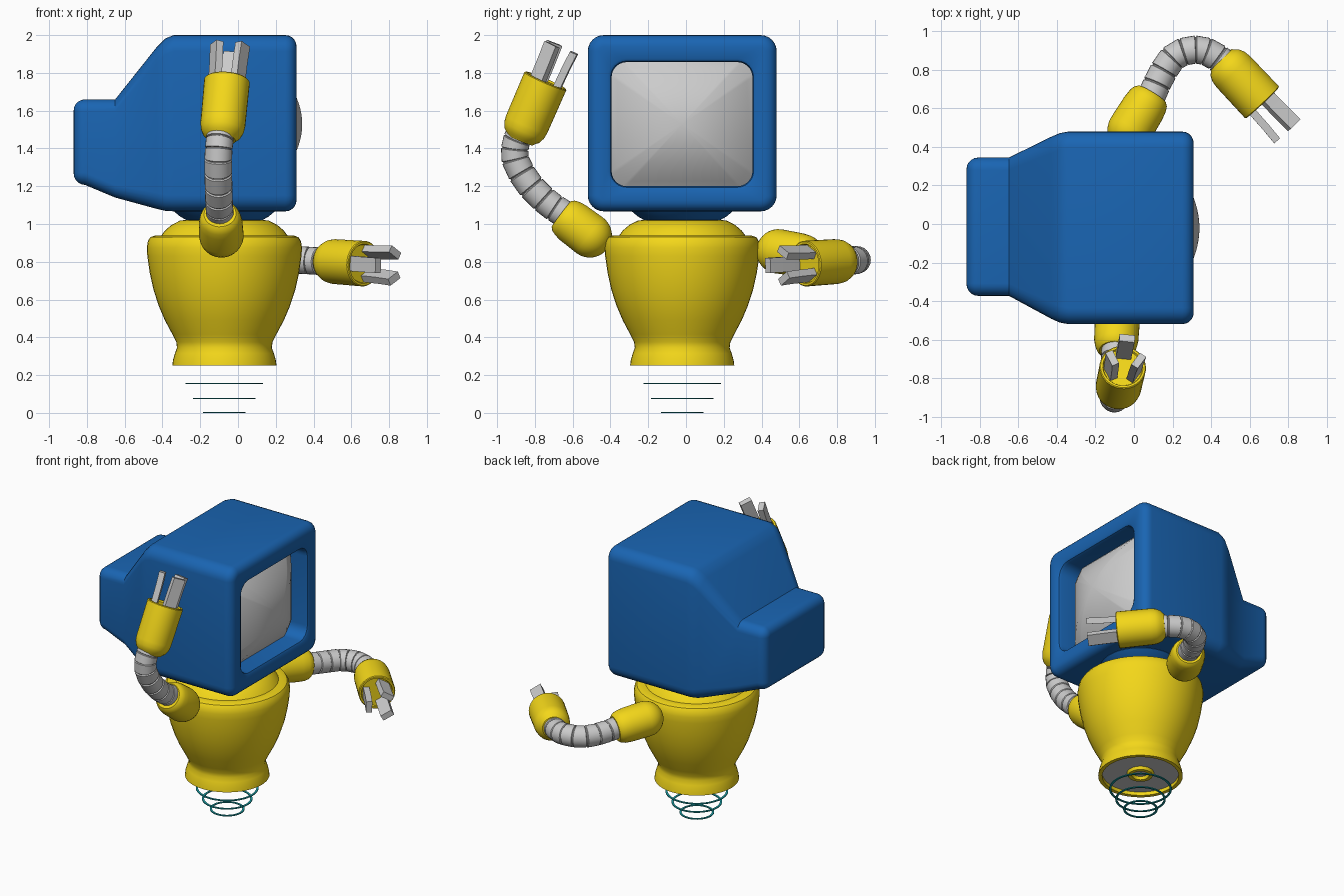
import bpy, bmesh, math
from mathutils import Vector as V

if "Cube" in bpy.data.objects:
    bpy.data.objects.remove(bpy.data.objects["Cube"])


def material(name, color):
    m = bpy.data.materials.new(name)
    m.diffuse_color = color
    m.use_nodes = True
    m.node_tree.nodes["Principled BSDF"].inputs["Base Color"].default_value = m.diffuse_color
    return m


YELLOW = material("yellow_paint", (0.9, 0.68, 0.01, 1))
BLUE = material("blue_paint", (0.01, 0.13, 0.45, 1))
TEAL = material("teal_ring", (0.01, 0.35, 0.38, 1))
CX, CY = -0.072, -0.02


def loft(name, rings, mat=None, caps=(True, True), closed=False, angle=35):
    """Skin a list of equal-length vertex rings."""
    bm = bmesh.new()
    vr = [[bm.verts.new(p) for p in r] for r in rings]
    n = len(vr[0])
    pairs = list(zip(vr, vr[1:])) + ([(vr[-1], vr[0])] if closed else [])
    for a, b in pairs:
        for i in range(n):
            j = (i + 1) % n
            bm.faces.new((a[i], a[j], b[j], b[i]))
    if not closed:
        if caps[0]:
            bm.faces.new(vr[0][::-1])
        if caps[1]:
            bm.faces.new(vr[-1])
    bmesh.ops.recalc_face_normals(bm, faces=bm.faces)
    me = bpy.data.meshes.new(name)
    bm.to_mesh(me)
    bm.free()
    ob = bpy.data.objects.new(name, me)
    bpy.context.collection.objects.link(ob)
    if mat:
        me.materials.append(mat)
    bpy.ops.object.select_all(action='DESELECT')
    bpy.context.view_layer.objects.active = ob
    ob.select_set(True)
    bpy.ops.object.shade_smooth_by_angle(angle=math.radians(angle))
    return ob


def circle(center, u, v, r, n):
    return [center + (u * math.cos(a) + v * math.sin(a)) * r
            for a in (2 * math.pi * i / n for i in range(n))]


def lathe(name, profile, mat=None, base=V((CX, CY, 0)), axis=V((0, 0, 1)), n=48, **kw):
    """Revolve (radius, height) points around an axis."""
    axis = axis.normalized()
    u = axis.orthogonal().normalized()
    w = axis.cross(u)
    return loft(name, [circle(base + axis * h, u, w, r, n) for r, h in profile], mat, **kw)


def rrect(x, y0, y1, z0, z1, r, inset=0.0, n=7):
    """Rounded rectangle facing x."""
    y0, y1, z0, z1 = y0 + inset, y1 - inset, z0 + inset, z1 - inset
    r = max(r - inset, 0.004)
    pts = []
    for k, (cy, cz) in enumerate(((y1 - r, z1 - r), (y0 + r, z1 - r), (y0 + r, z0 + r), (y1 - r, z0 + r))):
        for i in range(n):
            a = math.pi / 2 * (k + i / (n - 1))
            pts.append(V((x, cy + r * math.cos(a), cz + r * math.sin(a))))
    return pts


# Monitor head: screen cavity, bezel, rounded shell, tapered back
opening = (-0.394, 0.352, 1.20, 1.857, 0.08)
shell = (-0.52, 0.48, 1.067, 2.0, 0.085)
rear = (-0.373, 0.345)
rings = [rrect(0.12, *opening), rrect(0.285, *opening),
         rrect(0.302, *opening, inset=-0.006), rrect(0.31, *opening, inset=-0.02)]
for i in range(6):
    a = math.pi / 2 * i / 5
    rings.append(rrect(0.25 + 0.06 * math.cos(a), *shell, inset=0.06 * (1 - math.sin(a))))
rings += [rrect(-0.34, *shell),
          rrect(-0.385, -0.512, 0.472, 1.07, 1.982, 0.085),
          rrect(-0.43, -0.492, 0.453, 1.08, 1.937, 0.085),
          rrect(-0.65, *rear, 1.14, 1.66, 0.065)]
for i in range(6):
    a = math.pi / 2 * i / 5
    rings.append(rrect(-0.81 - 0.06 * math.sin(a), *rear, 1.207, 1.66, 0.065,
                       inset=0.06 * (1 - math.cos(a))))
loft("monitor_head", rings, BLUE, angle=40)

# Bulging glass screen
sy, sz = (opening[0] + opening[1]) / 2, (opening[2] + opening[3]) / 2
screen = []
for i in range(13):
    s = 1 - i / 12.2
    ring = []
    for p in rrect(0, *opening):
        dy, dz = (p.y - sy) * s, (p.z - sz) * s
        ring.append(V((0.34 - 0.85 * (dy * dy + dz * dz), sy + dy, sz + dz)))
    screen.append(ring)
loft("screen", screen, caps=(False, True), angle=60)

# Neck
lathe("neck", [(0.19, 0.99), (0.2, 1.02), (0.235, 1.04), (0.265, 1.065), (0.265, 1.1)], BLUE)

# Vase-shaped body with hollow foot
lathe("body", [(0.25, 0.29), (0.25, 0.25), (0.276, 0.25), (0.272, 0.28), (0.262, 0.315), (0.251, 0.345),
               (0.255, 0.375), (0.275, 0.415), (0.315, 0.49), (0.347, 0.565), (0.375, 0.65),
               (0.395, 0.74), (0.408, 0.83), (0.411, 0.875), (0.405, 0.91), (0.392, 0.93),
               (0.37, 0.938), (0.335, 0.938), (0.315, 0.965), (0.28, 0.995),
               (0.235, 1.018), (0.18, 1.024)], YELLOW)
lathe("foot_plate", [(0.25, 0.275), (0.25, 0.285)])
lathe("foot_hub", [(0.09, 0.28), (0.08, 0.255), (0.055, 0.255), (0.045, 0.28)], YELLOW)

# Floating thrust rings
for i, (r, z) in enumerate(((0.205, 0.155), (0.165, 0.077), (0.113, 0.003))):
    lathe(f"thrust_ring_{i + 1}", [(r, z - 0.003), (r, z + 0.003), (r - 0.014, z + 0.003),
                                  (r - 0.014, z - 0.003)], TEAL, closed=True)


def spline(pts, t):
    """Catmull-Rom point for t in 0..1."""
    q = [pts[0] * 2 - pts[1]] + pts + [pts[-1] * 2 - pts[-2]]
    f = min(max(t, 0), 1) * (len(pts) - 1)
    i = min(int(f), len(pts) - 2)
    f -= i
    a, b, c, d = q[i:i + 4]
    return 0.5 * (2 * b + (c - a) * f + (2 * a - 5 * b + 4 * c - d) * f * f + (3 * b - a - 3 * c + d) * f ** 3)


def arm(side, ball, cuff, path, ref, wrist, tip, first):
    # Shoulder: rounded end, straight to a soft-edged cuff
    ball, cuff, wrist, tip = V(ball), V(cuff), V(wrist), V(tip)
    d = cuff - ball
    prof = [(0.118 * math.sin(a), -0.118 * math.cos(a))
            for a in (math.pi / 2 * (i + 0.15) / 8.15 for i in range(9))]
    L = d.length
    prof += [(0.115, L * 0.6), (0.109, L - 0.04), (0.1, L - 0.015), (0.085, L), (0.08, L)]
    lathe(side + "_shoulder", prof, YELLOW, ball, d, n=32)

    # Ribbed hose
    pts = [V(p) for p in path]
    rings = []
    for s in range(8):
        for f, r in ((0, 0.066), (0.05, 0.073), (0.9, 0.073), (0.95, 0.066)):
            t = (s + f) / 8
            tan = (spline(pts, t + 0.02) - spline(pts, t - 0.02)).normalized()
            u = V(ref).cross(tan).normalized()
            rings.append(circle(spline(pts, t), u, tan.cross(u), r, 24))
    loft(side + "_hose", rings, angle=30)

    # Hand barrel
    d = tip - wrist
    L = d.length
    lathe(side + "_hand", [(0.075, -0.01), (0.082, 0), (0.1, 0.015), (0.114, 0.045), (0.119, 0.08),
                           (0.121, L - 0.005), (0.116, L), (0.105, L), (0.1, L - 0.01)],
          YELLOW, wrist, d, n=32)

    # Three prongs around the barrel axis
    axis = d.normalized()
    e1 = V(first)
    e1 = (e1 - axis * e1.dot(axis)).normalized()
    e2 = axis.cross(e1)
    for k in range(3):
        a = 2 * math.pi * k / 3
        out = e1 * math.cos(a) + e2 * math.sin(a)
        tang = axis.cross(out)
        rings = []
        for h, r in ((-0.03, 0.07), (0.1, 0.074), (0.195, 0.08)):
            c = tip + axis * h + out * r
            rings.append([c + out * (0.02 * i) + tang * (0.04 * j)
                          for i, j in ((-1, -1), (1, -1), (1, 1), (-1, 1))])
        loft(f"{side}_prong_{k + 1}", rings)


# Raised arm on the front side
arm("right", (-0.088, -0.51, 0.94), (-0.095, -0.66, 1.053),
    [(-0.095, -0.64, 1.05), (-0.1, -0.73, 1.11), (-0.103, -0.83, 1.21), (-0.105, -0.9, 1.33),
     (-0.1, -0.903, 1.42), (-0.09, -0.875, 1.49)], (1, 0, 0),
    (-0.087, -0.875, 1.455), (-0.058, -0.743, 1.76), (0.1, 1, 0))

# Curled arm on the far side
arm("left", (-0.02, 0.49, 0.855), (0.093, 0.674, 0.825),
    [(0.085, 0.65, 0.83), (0.14, 0.77, 0.815), (0.21, 0.87, 0.81), (0.31, 0.905, 0.81),
     (0.4, 0.885, 0.805), (0.5, 0.81, 0.8)], (0, 0, 1),
    (0.46, 0.85, 0.805), (0.667, 0.63, 0.79), (-0.72, -0.69, 0))
